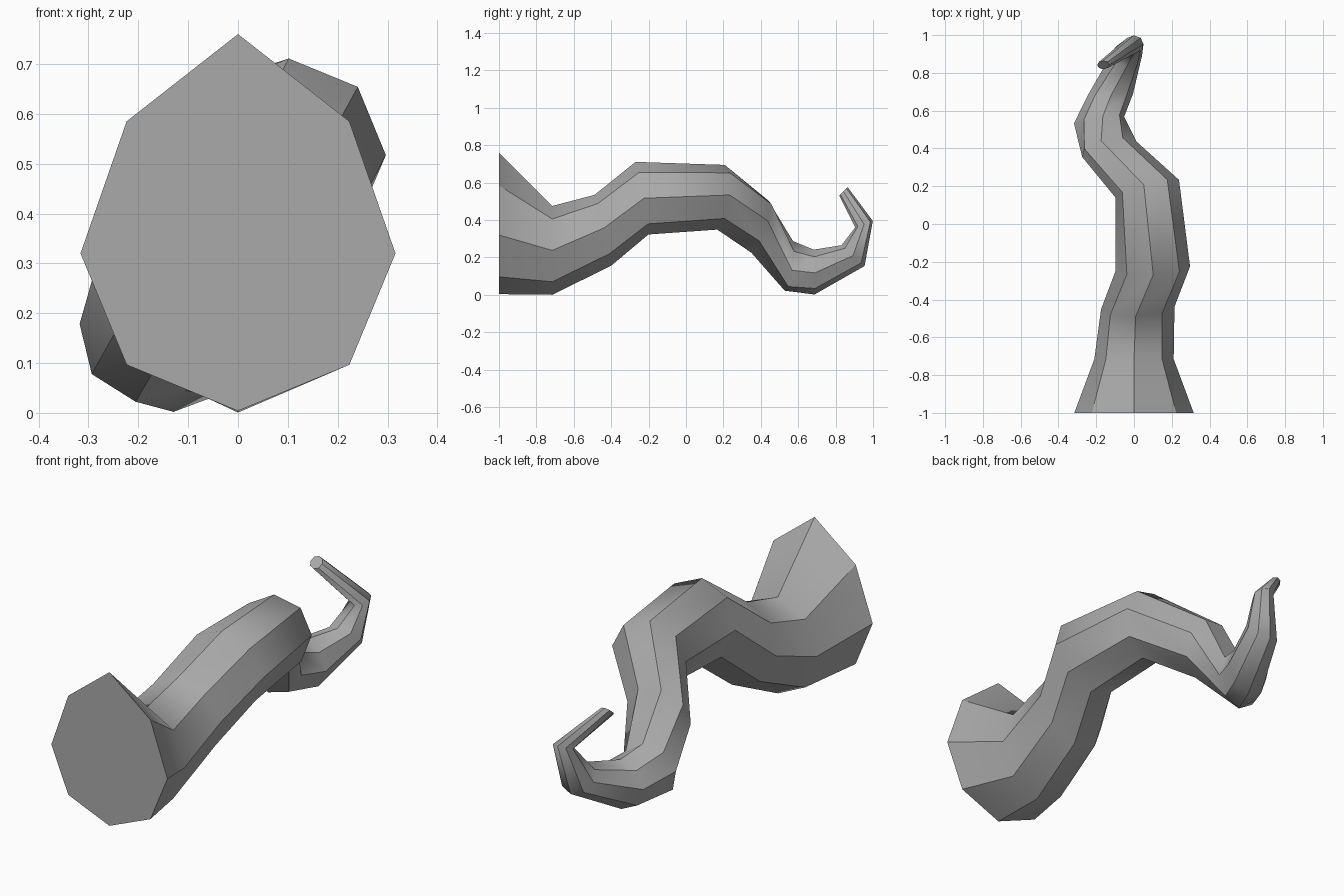
import bpy, bmesh
from math import sin, cos, radians, pi
from mathutils import Matrix, Vector

cube = bpy.data.objects.get("Cube")
if cube:
    bpy.data.objects.remove(cube)

SIDES = 8

# One grey skin material
skin = bpy.data.materials.new("grey_skin")
skin.use_nodes = True
grey = (0.4, 0.4, 0.4, 1)
skin.diffuse_color = grey
skin.node_tree.nodes["Principled BSDF"].inputs["Base Color"].default_value = grey

# Cross-sections from root to tip: centre, radius, yaw, pitch, roll (degrees)
sections = [
    ((0, -1, .32), .316, 0, 0, 0),
    ((0, -.715, .238), .21, 0, 0, 0),
    ((.02, -.445, .345), .195, 3, 13, -4),
    ((.1, -.235, .517), .197, 3, 10, 0),
    ((.07, .187, .522), .175, 15, -8, -4),
    ((-.13, .395, .365), .153, 11, -21, -13),
    ((-.185, .55, .155), .136, 9, -8, 10),
    ((-.125, .685, .122), .12, 2, 1, 2),
    ((-.04, .893, .21), .083, 0, 48, 0),
    ((0, .952, .378), .05, 0, 110, 0),
    ((-.163, .842, .553), .032, 0, 135, 0),
]


def ring(bm, centre, radius, yaw, pitch, roll, stretch=1):
    turn = (Matrix.Rotation(radians(yaw), 3, 'Z') @ Matrix.Rotation(radians(pitch), 3, 'X')
            @ Matrix.Rotation(radians(roll), 3, 'Y'))
    verts = []
    for i in range(SIDES):
        a = 2 * pi * i / SIDES
        p = Vector((sin(a), 0, cos(a) * stretch)) * radius
        verts.append(bm.verts.new(Vector(centre) + turn @ p))
    return verts


bm = bmesh.new()
rings = [ring(bm, *s, stretch=1.13 if n == 1 else 1) for n, s in enumerate(sections)]

# Root section rises to a peak
rings[0][0].co.z = .76
for i in (1, -1):
    rings[0][i].co.z = .585

# Skin between the sections, with crisp lengthwise ridges
for a, b in zip(rings, rings[1:]):
    for i in range(SIDES):
        j = (i + 1) % SIDES
        bm.faces.new((a[i], a[j], b[j], b[i])).smooth = True
    for u, v in zip(a, b):
        bm.edges.get((u, v)).smooth = False

# Flat end caps
for end in (rings[0], rings[-1]):
    cap = bm.faces.new(end)
    for e in cap.edges:
        e.smooth = False
bmesh.ops.recalc_face_normals(bm, faces=bm.faces)

mesh = bpy.data.meshes.new("tentacle")
bm.to_mesh(mesh)
bm.free()
mesh.materials.append(skin)
tentacle = bpy.data.objects.new("tentacle", mesh)
bpy.context.collection.objects.link(tentacle)
